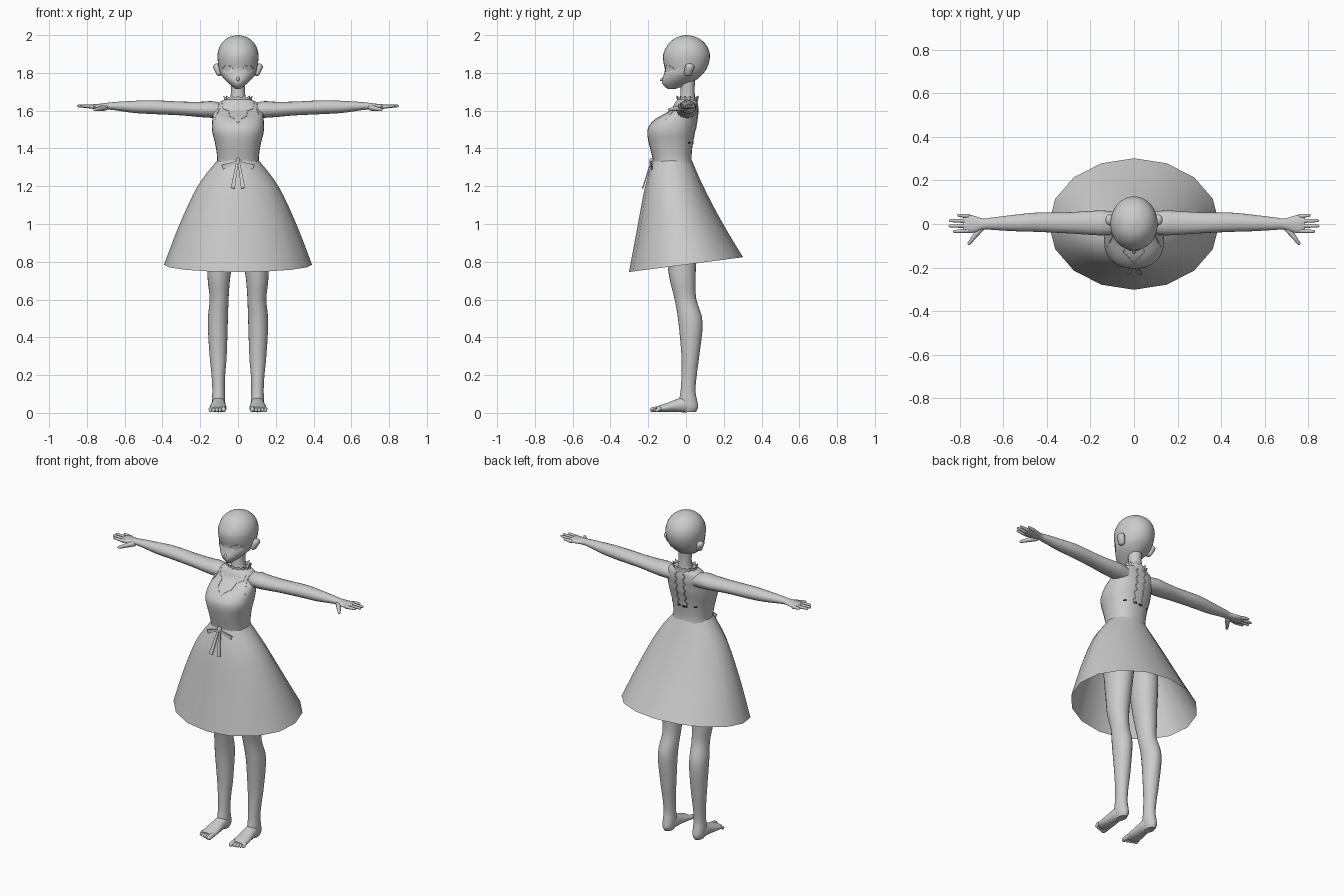
import bpy, bmesh, math, random
from mathutils import Vector

random.seed(4)
scene = bpy.context.scene
if "Cube" in bpy.data.objects:
    bpy.data.objects.remove(bpy.data.objects["Cube"])
made = []


def material(name, *rgb):
    m = bpy.data.materials.new(name)
    m.use_nodes = True
    m.diffuse_color = (*rgb, 1)
    m.node_tree.nodes["Principled BSDF"].inputs["Base Color"].default_value = (*rgb, 1)
    return m


GREY = material("plain_grey", .6, .6, .6)
WHITE = material("eye_white", .9, .9, .9)
DARK = material("dark_lace", .01, .01, .01)


def finish(name, bm, mat=GREY):
    bmesh.ops.recalc_face_normals(bm, faces=bm.faces[:])
    mesh = bpy.data.meshes.new(name)
    bm.to_mesh(mesh)
    bm.free()
    mesh.materials.append(mat)
    ob = bpy.data.objects.new(name, mesh)
    scene.collection.objects.link(ob)
    made.append(ob)
    return ob


def smooth_rows(rows, sub):
    """Spline interpolation between the key cross-sections."""
    out = []
    for i in range(len(rows) - 1):
        quad = [rows[max(i - 1, 0)], rows[i], rows[i + 1], rows[min(i + 2, len(rows) - 1)]]
        for k in range(sub):
            t = k / sub
            out.append([b + t / 2 * (c - a + t * (2*a - 5*b + 4*c - d + t * (3*(b - c) + d - a)))
                        for a, b, c, d in zip(*quad)])
    return out + [rows[-1]]


def loft(name, rows, axis="z", n=24, sub=4, power=2, cap=True, flip=1, warp=None):
    """Rows are (position, u low, u high, v low, v high) along an axis."""
    bm = bmesh.new()
    rings = []
    for t, ua, ub, va, vb in smooth_rows(rows, sub):
        ring = []
        for k in range(n):
            a = math.tau * k / n
            c, s = (math.copysign(abs(f) ** (2 / power), f) for f in (math.cos(a), math.sin(a)))
            u = (ua + ub) / 2 + c * (ub - ua) / 2
            v = (va + vb) / 2 + s * (vb - va) / 2
            p = {"x": (t, u, v), "y": (u, t, v), "z": (u, v, t)}[axis]
            p = Vector((p[0] * flip, p[1], p[2]))
            ring.append(bm.verts.new(warp(p) if warp else p))
        rings.append(ring)
    for a, b in zip(rings, rings[1:]):
        for k in range(n):
            j = (k + 1) % n
            bm.faces.new((a[k], a[j], b[j], b[k]))
    if cap:
        bm.faces.new(rings[0])
        bm.faces.new(rings[-1])
    return finish(name, bm)


def body(rows):
    """Turn (z, front, back, half width) into symmetric loft rows."""
    return [(z, -w, w, f, b) for z, f, b, w in rows]


def capsule(name, p0, p1, r0, r1, flip=1):
    p0, p1 = (Vector((p[0] * flip, p[1], p[2])) for p in (p0, p1))
    turn = (p1 - p0).to_track_quat("Z", "Y")
    bm = bmesh.new()
    bmesh.ops.create_uvsphere(bm, u_segments=10, v_segments=9, radius=1)
    for v in bm.verts:
        top = v.co.z > 0
        v.co = (p1 if top else p0) + turn @ (v.co * (r1 if top else r0))
    return finish(name, bm)


def ribbon(name, p0, p1, w0, w1):
    p0, p1 = Vector(p0), Vector(p1)
    d = (p1 - p0).normalized()
    side = d.cross(Vector((0, 1, 0))).normalized()
    bm = bmesh.new()
    bmesh.ops.create_cube(bm, size=1)
    for v in bm.verts:
        x, y, t = v.co.x, v.co.y, v.co.z + .5
        v.co = p0.lerp(p1, t) + side * x * (w0 + (w1 - w0) * t) + side.cross(d) * y * .006
    return finish(name, bm)


def on_surface(ob, x, z, side, gap=.003):
    hit, p, _, _ = ob.ray_cast(Vector((x, side, z)), Vector((0, -side, 0)))
    return p + Vector((0, side * gap, 0)) if hit else None


def decal(name, ob, side, x, z, rx, rz, mat, n=16, jag=0, gap=.003):
    """Thin patch laid on a surface from the front or back."""
    bm = bmesh.new()
    mid = bm.verts.new(on_surface(ob, x, z, side, gap))
    rim = []
    for k in range(n):
        a, r = math.tau * k / n, 1 - jag * random.random()
        p = on_surface(ob, x + rx * r * math.cos(a), z + rz * r * math.sin(a), side, gap)
        if p:
            rim.append(bm.verts.new(p))
    for a, b in zip(rim, rim[1:] + rim[:1]):
        bm.faces.new((mid, a, b))
    return finish(name, bm, mat)


def trim(name, ob, pts, side, radius):
    pts = [p for p in (on_surface(ob, x, z, side, 0) for x, z in pts) if p]
    cu = bpy.data.curves.new(name, "CURVE")
    cu.dimensions = "3D"
    cu.bevel_depth, cu.bevel_resolution = radius, 1
    sp = cu.splines.new("POLY")
    sp.points.add(len(pts) - 1)
    for q, p in zip(sp.points, pts):
        q.co = (*p, 1)
    cu.materials.append(GREY)
    scene.collection.objects.link(bpy.data.objects.new(name, cu))


# Head and neck
head = loft("head", body([
    (1.714, -.095, -.06, .012), (1.735, -.12, .0, .038), (1.76, -.126, .05, .066),
    (1.79, -.118, .085, .09), (1.82, -.112, .108, .1), (1.86, -.12, .123, .107),
    (1.9, -.12, .126, .108), (1.94, -.102, .112, .097), (1.97, -.077, .086, .075),
    (1.99, -.045, .052, .045), (2, -.004, .01, .006)]), n=32)
loft("neck", body([(1.62, -.04, .055, .055), (1.67, -.032, .048, .04),
                   (1.72, -.028, .046, .038), (1.78, -.04, .05, .04)]))
capsule("nose", (0, -.11, 1.775), (0, -.132, 1.762), .012, .006)

# Bodice, reaching down to the hips inside the skirt
torso = loft("bodice", body([
    (1.12, -.1, .06, .1), (1.2, -.15, .075, .135), (1.28, -.165, .045, .12),
    (1.34, -.175, .03, .11), (1.42, -.195, .035, .12), (1.48, -.205, .045, .135),
    (1.52, -.195, .055, .138), (1.56, -.155, .06, .135), (1.6, -.085, .064, .13),
    (1.64, -.06, .06, .105), (1.66, -.045, .05, .065)]), n=32, power=2.3)


# Skirt with a hem that dips at the front
def dip(p):
    p.z += (1.335 - p.z) / .55 * (p.y * .13 - .0)
    return p


loft("skirt", body([(1.335, -.178, .032, .112), (1.2, -.218, .09, .215),
                    (1, -.258, .188, .31), (.785, -.302, .302, .392)]),
     n=16, cap=False, warp=dip)

# Limbs, ears and eyes on both sides
bpy.context.view_layer.update()
for s, tag in ((1, "left"), (-1, "right")):
    loft(tag + "_arm", [
        (.08, -.045, .055, 1.56, 1.64), (.14, -.052, .062, 1.562, 1.65),
        (.2, -.05, .06, 1.566, 1.647), (.3, -.043, .054, 1.575, 1.648),
        (.45, -.036, .052, 1.582, 1.655), (.55, -.033, .042, 1.588, 1.652),
        (.65, -.027, .03, 1.602, 1.646), (.69, -.025, .025, 1.606, 1.642),
        (.73, -.038, .036, 1.607, 1.637), (.765, -.042, .044, 1.609, 1.634),
        (.785, -.034, .036, 1.615, 1.629)], axis="x", n=20, flip=s)
    for i, reach in enumerate((.825, .845, .843, .805)):
        y = -.031 + .0225 * i
        capsule(f"{tag}_finger_{i + 1}", (.765, y, 1.621), (reach, y * 1.1, 1.625), .011, .007, s)
    capsule(tag + "_thumb", (.705, -.02, 1.616), (.757, -.088, 1.605), .017, .008, s)

    loft(tag + "_leg", [
        (1.2, .01, .13, -.13, .065), (1, .01, .165, -.125, .07), (.8, .03, .163, -.1, .055),
        (.7, .043, .16, -.085, .05), (.6, .05, .15, -.06, .055), (.48, .054, .16, -.04, .088),
        (.3, .06, .15, -.024, .07), (.2, .068, .14, -.024, .057), (.12, .07, .136, -.028, .05),
        (.07, .068, .138, -.035, .058), (.03, .07, .136, -.03, .064),
        (.005, .08, .126, -.02, .052)], flip=s)
    loft(tag + "_foot", [
        (.055, .085, .12, .01, .06), (0, .068, .138, .003, .085), (-.05, .065, .143, .005, .072),
        (-.1, .061, .15, .004, .053), (-.14, .062, .151, .004, .04),
        (-.155, .068, .145, .01, .032)], axis="y", n=20, flip=s)
    for i in range(5):
        r = .009 if i else .013
        x = .076 + .0165 * i + (.003 if i else 0)
        capsule(f"{tag}_toe_{i + 1}", (x, -.14, .022), (x, -.177 + .006 * i, r + .004), r + .002, r, s)

    ear = capsule(tag + "_ear", (.1, .012, 1.8), (.112, .018, 1.83), .017, .02, s)
    for v in ear.data.vertices:
        v.co.y = .015 + (v.co.y - .015) * 1.3
    decal(tag + "_eye", head, -1, s * .055, 1.818, .026, .018, WHITE)
    decal(tag + "_iris", head, -1, s * .058, 1.82, .022, .017, GREY, gap=.005)
    trim(tag + "_eyelid", head,
         [(s * (.055 + .028 * math.cos(a)), 1.818 + .02 * math.sin(a))
          for a in (k * math.pi / 8 for k in range(9))], -1, .002)

    # Lace edging on the bodice
    trim(tag + "_back_lace", torso,
         [(s * (.02 + .014 * (i % 2)), 1.64 - .022 * i) for i in range(11)], 1, .004)
    trim(tag + "_neckline", torso,
         [(s * x, z) for x, z in ((.085, 1.64), (.08, 1.61), (.05, 1.6), (.045, 1.57),
                                  (.02, 1.558), (0, 1.535))], -1, .002)
    trim(tag + "_armhole", torso,
         [(s * x, z) for x, z in ((.1, 1.635), (.098, 1.61), (.112, 1.58), (.125, 1.55))],
         -1, .002)
    decal(tag + "_lace_gap", torso, 1, s * .022, 1.425, .024, .014, DARK, n=9, jag=.6)
    decal(tag + "_side_gap", torso, 1, s * .08, 1.43, .012, .008, DARK, n=7, jag=.5)

    # Bow loops and tails
    ribbon(tag + "_bow_loop", (s * .008, -.186, 1.328), (s * .082, -.18, 1.3), .012, .026)
    ribbon(tag + "_bow_tail", (s * .006, -.188, 1.32), (s * .027, -.229, 1.19), .012, .022)

capsule("bow_knot", (0, -.182, 1.322), (0, -.182, 1.338), .012, .012)
decal("mouth", head, -1, 0, 1.742, .01, .002, GREY)

# Frilled collar
bm = bmesh.new()
low, high = [], []
for k in range(28):
    a = math.tau * k / 28
    c, s, wave = math.cos(a), math.sin(a), k % 2
    low.append(bm.verts.new((.068 * c, .008 + .052 * s, 1.635)))
    high.append(bm.verts.new(((.068 + .012 * wave) * c, .008 + (.05 + .01 * wave) * s,
                              1.668 + .012 * wave)))
for k in range(28):
    j = (k + 1) % 28
    bm.faces.new((low[k], low[j], high[j], high[k]))
finish("collar", bm)

# Smooth shading with sharp edges kept
for ob in bpy.context.selected_objects:
    ob.select_set(False)
for ob in made:
    ob.select_set(True)
bpy.context.view_layer.objects.active = head
bpy.ops.object.shade_smooth_by_angle(angle=math.radians(50))
